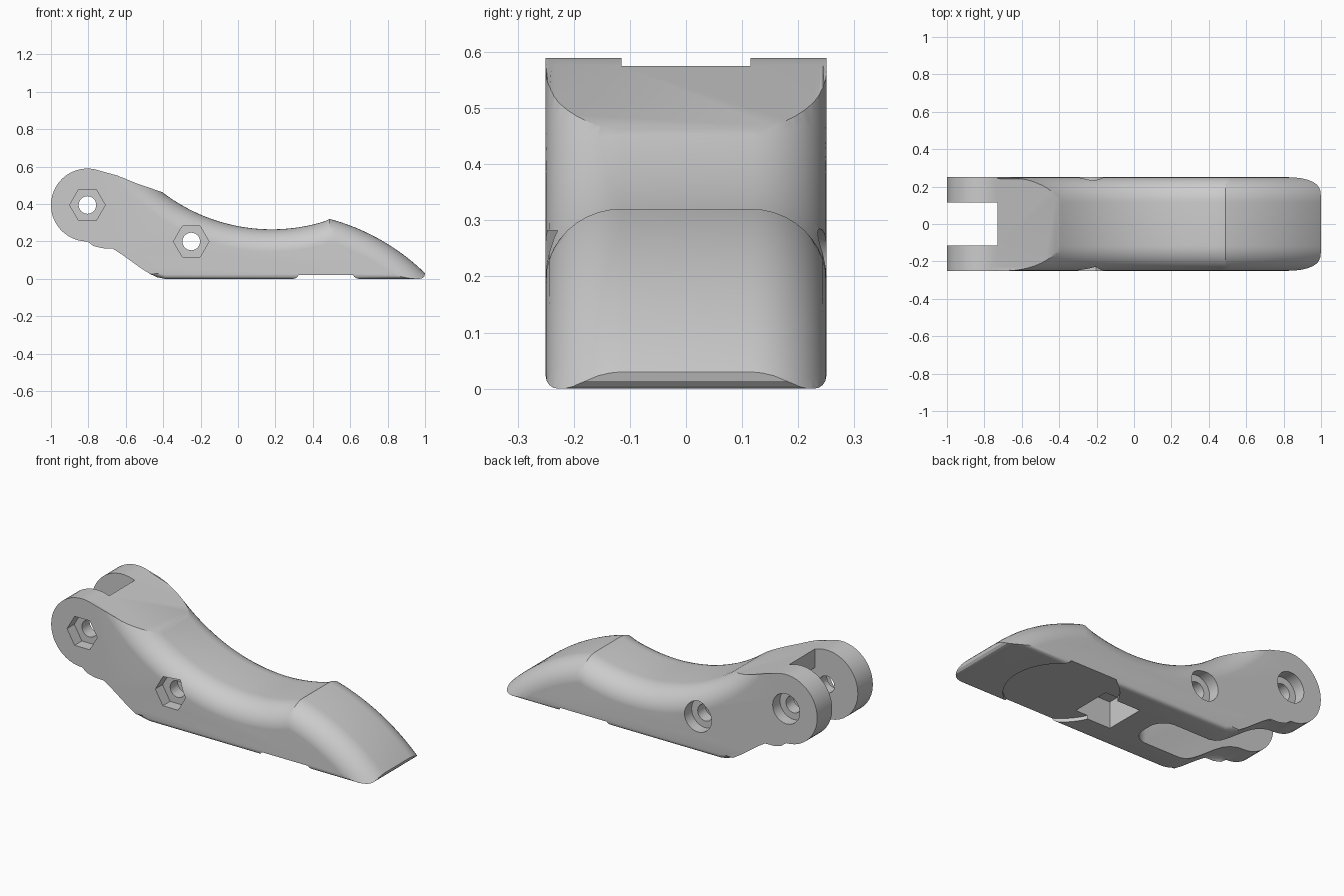
import bpy, bmesh
from math import sin, cos, pi, sqrt, radians
from mathutils import Matrix

if "Cube" in bpy.data.objects:
    bpy.data.objects.remove(bpy.data.objects["Cube"])


def make(name, bm):
    bmesh.ops.recalc_face_normals(bm, faces=bm.faces)
    me = bpy.data.meshes.new(name)
    bm.to_mesh(me)
    bm.free()
    ob = bpy.data.objects.new(name, me)
    bpy.context.collection.objects.link(ob)
    return ob


def prism(profile, y0, y1):
    """Extrude an xz outline along y."""
    bm = bmesh.new()
    a = [bm.verts.new((x, y0, z)) for x, z in profile]
    b = [bm.verts.new((x, y1, z)) for x, z in profile]
    bm.faces.new(a)
    bm.faces.new(b)
    n = len(a)
    for i in range(n):
        j = (i + 1) % n
        bm.faces.new((a[i], a[j], b[j], b[i]))
    return bm


def circle(cx, cz, r, n):
    return [(cx + r * cos(2 * pi * i / n), cz + r * sin(2 * pi * i / n)) for i in range(n)]


def combine(target, cutter, operation='DIFFERENCE'):
    cutter.hide_render = True
    mod = target.modifiers.new("cut", 'BOOLEAN')
    mod.operation, mod.solver, mod.object = operation, 'EXACT', cutter
    bpy.context.view_layer.objects.active = target
    bpy.ops.object.modifier_apply(modifier=mod.name)
    bpy.data.objects.remove(cutter)


# Body outline: round head, S-curved underside, flat base and tip
head = [(-0.805 + 0.195 * cos(radians(t)), 0.395 + 0.195 * sin(radians(t)))
        for t in range(70, 271, 8)]
under = [(-0.77, 0.198), (-0.72, 0.185), (-0.67, 0.162), (-0.62, 0.13), (-0.57, 0.094),
         (-0.52, 0.058), (-0.47, 0.026), (-0.43, 0.008), (-0.39, 0)]
tip = [(0.97, 0), (0.986, 0.004), (0.996, 0.014), (1, 0.028)]
top = [(1, 0.6), (-0.36, 0.6), (-0.38, 0.455)]
bm = prism(head + under + tip + top, -0.25, 0.25)
rim = [e for e in bm.edges if abs(e.verts[0].co.y - e.verts[1].co.y) < 1e-6]
bmesh.ops.bevel(bm, geom=rim, offset=0.022, segments=4, profile=0.5, affect='EDGES')
body = make("lever_handle", bm)


# Grip surface: concave then convex arc, with broad side fillets of depth d
def grip_z(x, d):
    if x < 0.49:
        s = (0.96 + d) ** 2 - (x - 0.18) ** 2
        return min(0.9, 1.225 - sqrt(s)) if s > 0 else 0.9
    return -0.80 + sqrt((1.16 - d) ** 2 - (x - 0.19) ** 2)


cols = [(0.115 + 0.1355 * sin(t * pi / 20), 0.125 * (1 - cos(t * pi / 20))) for t in range(11)]
cols = [(-y, d) for y, d in reversed(cols)] + cols
xs = [-1.1 + 1.59 * i / 56 for i in range(56)] + [0.49 + 0.61 * i / 22 for i in range(23)]
bm = bmesh.new()
rows = []
for x in xs:
    ring = [bm.verts.new((x, y, grip_z(x, d))) for y, d in cols]
    ring += [bm.verts.new((x, 0.2505, -0.6)), bm.verts.new((x, -0.2505, -0.6))]
    rows.append(ring)
for r0, r1 in zip(rows, rows[1:]):
    for i in range(len(r0)):
        j = (i + 1) % len(r0)
        bm.faces.new((r0[i], r0[j], r1[j], r1[i]))
bm.faces.new(rows[0])
bm.faces.new(rows[-1])
combine(body, make("grip_shape", bm), 'INTERSECT')

# Fork slot, running under the body to a rounded end
slot = [(-1.1, 0.7), (-0.73, 0.7), (-0.73, 0.47), (-0.25, 0.31), (-0.08, 0.21),
        (-0.08, -0.1), (-1.1, -0.1)]
bm = prism(slot, -0.115, 0.115)
ends = [e for e in bm.edges if all(abs(v.co.x + 0.08) < 1e-4 for v in e.verts)
        and abs(e.verts[0].co.y - e.verts[1].co.y) < 1e-4]
bmesh.ops.bevel(bm, geom=ends, offset=0.09, segments=8, profile=0.5, affect='EDGES')
combine(body, make("fork_slot", bm))

# Pivot holes with a hex nut pocket in front and a round counterbore behind
for cx, cz in ((-0.805, 0.395), (-0.25, 0.2)):
    combine(body, make("pivot_hole", prism(circle(cx, cz, 0.047, 32), -0.4, 0.4)))
    combine(body, make("nut_pocket", prism(circle(cx, cz, 0.095, 6), -0.4, -0.185)))
    combine(body, make("bolt_counterbore", prism(circle(cx, cz, 0.085, 40), 0.185, 0.4)))

# Square pocket and shallow round recess in the base
pocket = [(0.06, -0.1), (0.28, -0.1), (0.28, 0.15), (0.06, 0.15)]
combine(body, make("base_pocket", prism(pocket, -0.115, 0.115)))
bm = bmesh.new()
bmesh.ops.create_cone(bm, cap_ends=True, segments=64, radius1=0.29, radius2=0.29, depth=0.12,
                      matrix=Matrix.Translation((0.47, 0, -0.04)))
combine(body, make("base_recess", bm))

# Smooth shading with crisp creases
bpy.ops.object.select_all(action='DESELECT')
body.select_set(True)
bpy.context.view_layer.objects.active = body
bpy.ops.object.shade_smooth_by_angle(angle=radians(25))
